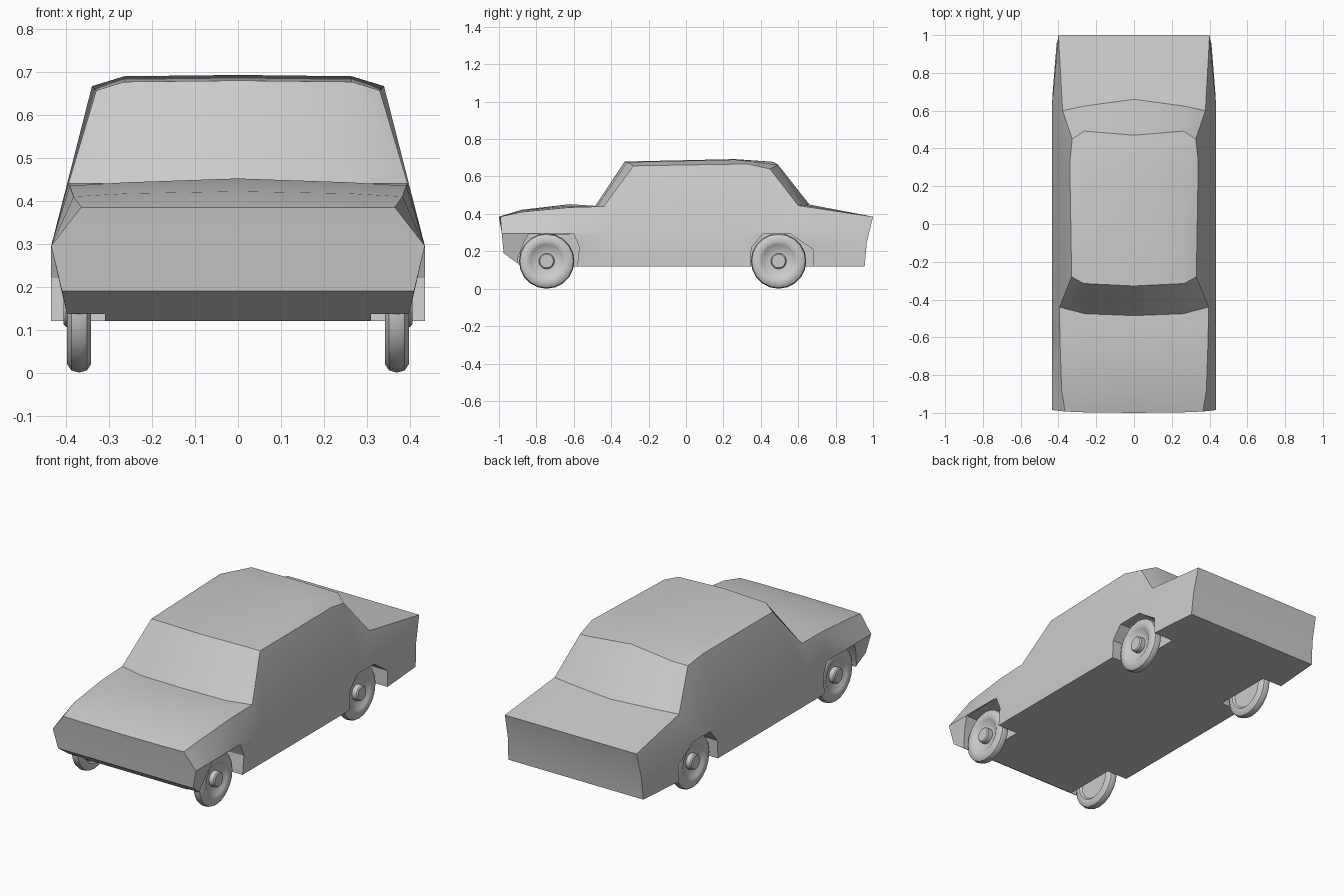
import bpy, bmesh, math
from mathutils import Vector

cube = bpy.data.objects.get("Cube")
if cube:
    bpy.data.objects.remove(cube, do_unlink=True)

# One plain grey paint for everything
paint = bpy.data.materials.new("plain_grey")
paint.use_nodes = True
GREY = (0.6, 0.6, 0.6, 1)
paint.diffuse_color = GREY
paint.node_tree.nodes["Principled BSDF"].inputs["Base Color"].default_value = GREY


def finish(bm, name, material=paint):
    bmesh.ops.recalc_face_normals(bm, faces=bm.faces)
    mesh = bpy.data.meshes.new(name)
    bm.to_mesh(mesh)
    bm.free()
    obj = bpy.data.objects.new(name, mesh)
    bpy.context.collection.objects.link(obj)
    if material:
        mesh.materials.append(material)
    return obj


def select(obj):
    bpy.ops.object.select_all(action='DESELECT')
    obj.select_set(True)
    bpy.context.view_layer.objects.active = obj


def smooth(obj, degrees):
    select(obj)
    bpy.ops.object.shade_smooth_by_angle(angle=math.radians(degrees))


# Half-body stations, front to back:
# sill (x, y, z), crease (x, y, z), shoulder or roof corner, inner top, centre top
CREASE = 0.295
WIDE = 0.435
stations = [
    # nose
    ((.41, -.975, .19), (WIDE, -.985, CREASE), (.365, -.993, .385), (.26, -.997, .385), (0, -1, .385)),
    # bonnet
    ((.395, -.88, .12), (WIDE, -.88, CREASE), (.383, -.88, .41), (.26, -.88, .417), (0, -.88, .422)),
    ((WIDE, -.62, .12), (WIDE, -.62, CREASE), (.392, -.62, .435), (.26, -.62, .443), (0, -.62, .452)),
    # windscreen base and top
    ((WIDE, -.44, .12), (WIDE, -.44, CREASE), (.395, -.44, .44), (.26, -.475, .44), (0, -.485, .443)),
    ((WIDE, -.28, .12), (WIDE, -.28, CREASE), (.33, -.28, .657), (.265, -.315, .677), (0, -.328, .68)),
    # roof
    ((WIDE, .30, .12), (WIDE, .30, CREASE), (.34, .33, .667), (.265, .26, .69), (0, .26, .693)),
    ((WIDE, .45, .12), (WIDE, .45, CREASE), (.327, .45, .64), (.262, .492, .663), (0, .47, .678)),
    # rear screen base, then tail
    ((WIDE, .64, .12), (WIDE, .62, CREASE), (.378, .60, .445), (.26, .625, .448), (0, .66, .45)),
    ((.41, .955, .12), (.405, .967, .25), (.40, 1, .385), (.26, 1, .385), (0, 1, .385)),
]

# Body shell: strips between stations on one half, then mirrored
bm = bmesh.new()
rows = []
for row in stations:
    sill = Vector(row[0])
    points = [Vector((0, sill.y, sill.z))] + [Vector(p) for p in row]
    rows.append([bm.verts.new(p) for p in points])
for a, b in zip(rows, rows[1:]):
    for i in range(len(a) - 1):
        bm.faces.new((a[i], a[i + 1], b[i + 1], b[i]))
for row in (rows[0], rows[-1]):
    middle = bm.verts.new((0, row[2].co.y, row[2].co.z))
    bm.faces.new((row[0], row[1], row[2], middle))
    bm.faces.new((middle, row[2], row[3], row[4], row[5]))
half = bm.verts[:] + bm.edges[:] + bm.faces[:]
copy = bmesh.ops.duplicate(bm, geom=half)["geom"]
for v in copy:
    if isinstance(v, bmesh.types.BMVert):
        v.co.x = -v.co.x
bmesh.ops.remove_doubles(bm, verts=bm.verts, dist=0.0005)
body = finish(bm, "body_shell")

# Wheel arches cut through the sides
arches = {
    "front": [(-.91, .05), (-.90, .16), (-.87, .24), (-.84, .292), (-.6, .292), (-.57, .22), (-.59, .05)],
    "rear": [(.34, .05), (.35, .22), (.41, .292), (.56, .292), (.62, .25), (.68, .21), (.68, .05)],
}
for place, outline in arches.items():
    for side in (-1, 1):
        bm = bmesh.new()
        face = bm.faces.new([bm.verts.new((side * .31, y, z)) for y, z in outline])
        out = bmesh.ops.extrude_face_region(bm, geom=[face])["geom"]
        moved = [v for v in out if isinstance(v, bmesh.types.BMVert)]
        bmesh.ops.translate(bm, verts=moved, vec=(side * .2, 0, 0))
        cutter = finish(bm, place + "_arch_cutter", None)
        cutter.hide_render = True
        select(body)
        cut = body.modifiers.new("arch", 'BOOLEAN')
        cut.operation = 'DIFFERENCE'
        cut.solver = 'EXACT'
        cut.object = cutter
        bpy.ops.object.modifier_apply(modifier=cut.name)
        bpy.data.objects.remove(cutter, do_unlink=True)
smooth(body, 20)

# Wheels: tyre, dished rim and hub as one turned profile (radius, distance from centre line)
RADIUS = 0.148
profile = [(0, .352), (.095, .352), (.105, .342), (.128, .342), (.143, .352), (RADIUS, .37),
           (.143, .388), (.128, .398), (.1, .398), (.09, .392), (.06, .374), (.042, .374),
           (.042, .4), (.036, .406), (0, .406)]
for place, y in (("front", -.745), ("rear", .495)):
    for name, side in (("left", 1), ("right", -1)):
        bm = bmesh.new()
        chain = [bm.verts.new((side * x, y, RADIUS + r)) for r, x in profile]
        edges = [bm.edges.new(pair) for pair in zip(chain, chain[1:])]
        bmesh.ops.spin(bm, geom=chain + edges, cent=(0, y, RADIUS), axis=(1, 0, 0),
                       angle=math.tau, steps=20, use_duplicate=False)
        bmesh.ops.remove_doubles(bm, verts=bm.verts, dist=0.0005)
        smooth(finish(bm, place + "_" + name + "_wheel"), 40)
